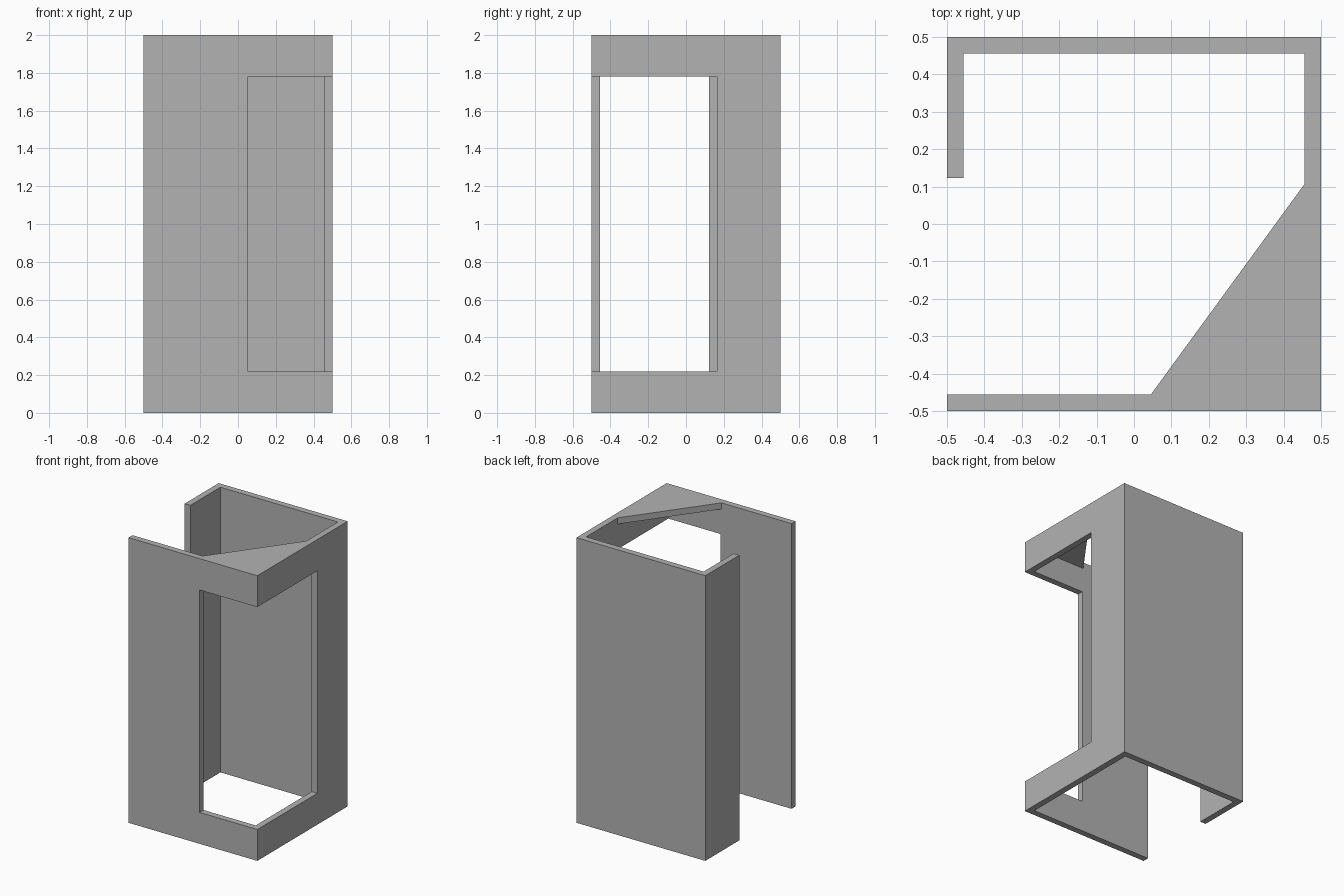
import bpy
import bmesh

cube = bpy.data.objects.get("Cube")
if cube:
    bpy.data.objects.remove(cube, do_unlink=True)

HEIGHT = 2.0
HALF = 0.5
WALL = 0.044
INNER = HALF - WALL

grey = bpy.data.materials.new("plain grey")
grey.use_nodes = True
colour = (0.45, 0.45, 0.45, 1)
grey.diffuse_color = colour
grey.node_tree.nodes["Principled BSDF"].inputs["Base Color"].default_value = colour


def prism(name, outline, bottom, top):
    """Extrude a plan outline between two heights."""
    bm = bmesh.new()
    base = bm.faces.new([bm.verts.new((x, y, bottom)) for x, y in outline])
    side = bmesh.ops.extrude_face_region(bm, geom=[base])
    moved = [v for v in side["geom"] if isinstance(v, bmesh.types.BMVert)]
    bmesh.ops.translate(bm, verts=moved, vec=(0, 0, top - bottom))
    bmesh.ops.recalc_face_normals(bm, faces=bm.faces)
    mesh = bpy.data.meshes.new(name)
    bm.to_mesh(mesh)
    bm.free()
    mesh.materials.append(grey)
    obj = bpy.data.objects.new(name, mesh)
    bpy.context.collection.objects.link(obj)
    return obj


# Wrapped wall with a full-height gap on one side
walls = prism("walls", [
    (-HALF, -HALF), (HALF, -HALF), (HALF, HALF), (-HALF, HALF),
    (-HALF, 0.123), (-INNER, 0.123), (-INNER, INNER),
    (INNER, INNER), (INNER, -INNER), (-HALF, -INNER),
], 0, HEIGHT)

# Corner opening cut through the front and side walls
cutter = prism("corner_opening_cutter", [
    (0.053, -0.6), (0.6, -0.6), (0.6, 0.165), (0.053, 0.165),
], 0.22, 1.78)
cutter.hide_render = True
cut = walls.modifiers.new("corner opening", "BOOLEAN")
cut.operation = "DIFFERENCE"
cut.solver = "EXACT"
cut.object = cutter
bpy.context.view_layer.objects.active = walls
bpy.ops.object.modifier_apply(modifier=cut.name)
bpy.data.objects.remove(cutter, do_unlink=True)

# Triangular canopy over the corner, flush with the wall tops
prism("corner_canopy", [
    (0.045, -INNER), (INNER, -INNER), (INNER, 0.107),
], HEIGHT - WALL, HEIGHT)
